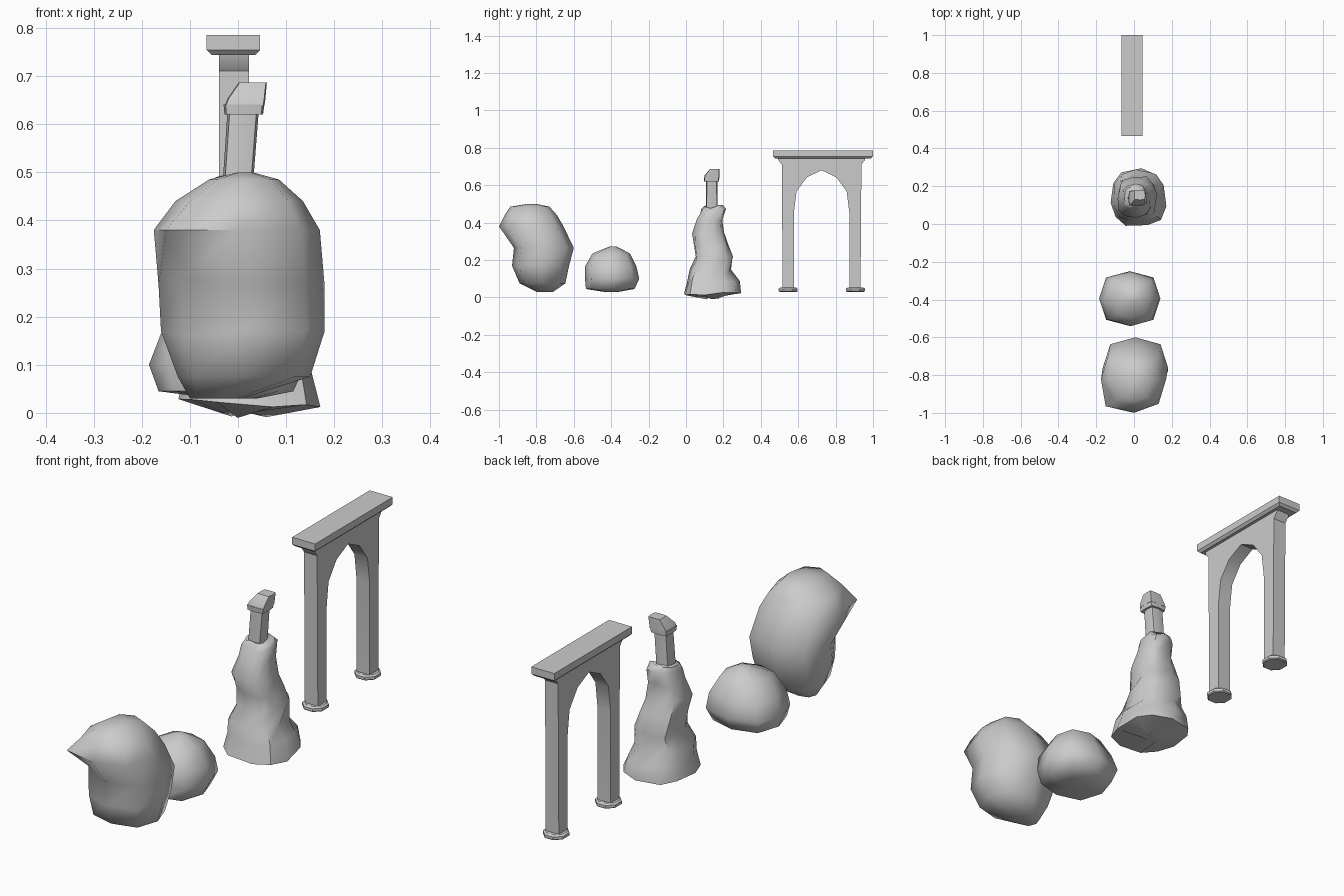
import bpy, bmesh, math, random

random.seed(4)


def finish(name, bm, angle):
    bmesh.ops.recalc_face_normals(bm, faces=bm.faces[:])
    me = bpy.data.meshes.new(name)
    bm.to_mesh(me)
    bm.free()
    ob = bpy.data.objects.new(name, me)
    bpy.context.collection.objects.link(ob)
    bpy.ops.object.select_all(action='DESELECT')
    ob.select_set(True)
    bpy.context.view_layer.objects.active = ob
    bpy.ops.object.shade_smooth_by_angle(angle=math.radians(angle))
    return ob


def loft(name, rings, n=8, power=0.75, jitter=0.0, twist=0.0, turn=0.0, tweaks={}, angle=60):
    """Stack rounded rings given as (z, x0, x1, y0, y1); tweaks move single points."""
    bm = bmesh.new()
    loops = []
    for i, (z, x0, x1, y0, y1) in enumerate(rings):
        loop = []
        for k in range(n):
            a = 2 * math.pi * k / n + turn + twist * i
            c, s = math.cos(a), math.sin(a)
            r = 1 + random.uniform(-jitter, jitter)
            px = math.copysign(abs(c) ** power, c) * r
            py = math.copysign(abs(s) ** power, s) * r
            dz = random.uniform(-jitter, jitter) * 0.15
            p = ((x0 + x1) / 2 + px * (x1 - x0) / 2, (y0 + y1) / 2 + py * (y1 - y0) / 2, z + dz)
            loop.append(bm.verts.new(tweaks.get((i, k), p)))
        loops.append(loop)
    for a, b in zip(loops, loops[1:]):
        for k in range(n):
            bm.faces.new((a[k], a[(k + 1) % n], b[(k + 1) % n], b[k]))
    bm.faces.new(loops[0])
    bm.faces.new(loops[-1])
    return finish(name, bm, angle)


def extrude_x(name, profile, x0, x1, angle=35, bevel=0.0):
    """Extrude a (y, z) outline along x."""
    bm = bmesh.new()
    f = bm.faces.new([bm.verts.new((x0, y, z)) for y, z in profile])
    ext = bmesh.ops.extrude_face_region(bm, geom=[f])['geom']
    bmesh.ops.translate(bm, vec=(x1 - x0, 0, 0), verts=[v for v in ext if isinstance(v, bmesh.types.BMVert)])
    return finish(name, bm, angle)


# Large boulder with an overhanging front left corner
loft("large_boulder", [
    (0.03, -0.10, 0.01, -0.80, -0.71),
    (0.075, -0.125, 0.15, -0.89, -0.645),
    (0.17, -0.16, 0.18, -0.93, -0.625),
    (0.265, -0.165, 0.18, -0.92, -0.60),
    (0.38, -0.175, 0.17, -0.99, -0.655),
    (0.44, -0.13, 0.135, -0.97, -0.69),
    (0.485, -0.06, 0.085, -0.94, -0.73),
    (0.50, 0.0, 0.03, -0.85, -0.80),
], tweaks={(4, 5): (-0.15, -0.965, 0.38), (4, 6): (0.0, -1.0, 0.38),
           (3, 5): (-0.12, -0.86, 0.28), (2, 5): (-0.11, -0.87, 0.16)})

# Small boulder
loft("small_boulder", [
    (0.03, -0.05, 0.04, -0.44, -0.36),
    (0.045, -0.165, 0.115, -0.535, -0.275),
    (0.10, -0.185, 0.14, -0.54, -0.25),
    (0.165, -0.16, 0.13, -0.54, -0.265),
    (0.235, -0.11, 0.085, -0.50, -0.30),
    (0.272, -0.03, 0.02, -0.41, -0.37),
])

# Craggy rock spire
loft("rock_spire", [
    (0.0, -0.02, 0.06, 0.11, 0.19),
    (0.02, -0.125, 0.17, -0.01, 0.285),
    (0.09, -0.11, 0.145, 0.0, 0.28),
    (0.14, -0.10, 0.115, 0.015, 0.24),
    (0.21, -0.08, 0.115, 0.05, 0.25),
    (0.28, -0.085, 0.095, 0.045, 0.23),
    (0.34, -0.085, 0.085, 0.035, 0.21),
    (0.41, -0.07, 0.07, 0.06, 0.195),
    (0.465, -0.06, 0.065, 0.08, 0.21),
    (0.485, -0.05, 0.055, 0.095, 0.195),
], n=11, power=0.75, jitter=0.07, twist=0.08, turn=0.3, angle=50)

# Leaning post, collar and slanted cap on the spire
loft("spire_post", [
    (0.46, -0.033, 0.03, 0.105, 0.17),
    (0.625, -0.022, 0.043, 0.108, 0.168),
], power=0.45, angle=40)
loft("post_collar", [
    (0.62, -0.028, 0.052, 0.097, 0.177),
    (0.641, -0.03, 0.055, 0.095, 0.178),
], power=0.3, angle=35)
loft("post_cap", [
    (0.638, -0.028, 0.055, 0.097, 0.178),
    (0.653, -0.022, 0.057, 0.10, 0.178),
    (0.687, 0.002, 0.06, 0.128, 0.178),
], power=0.2, angle=35)

# Arch: mirrored outline with two legs and a pointed opening
mid = 0.725
half = [(0.148, 0.04), (0.148, 0.455), (0.134, 0.567), (0.079, 0.642)]
outer = [(0.235, 0.755), (0.232, 0.735), (0.213, 0.71), (0.208, 0.04)]
right = outer + half
profile = [(mid + d, z) for d, z in right] + [(mid, 0.68)]
profile += [(mid - d, z) for d, z in reversed(right)]
extrude_x("arch_body", profile, -0.04, 0.023)

# Capping slab with a chamfered underside
loft("arch_slab", [
    (0.744, -0.055, 0.036, 0.475, 0.99),
    (0.754, -0.065, 0.046, 0.465, 1.0),
    (0.785, -0.065, 0.046, 0.465, 1.0),
], n=4, power=1.0, turn=math.pi / 4, angle=35).scale = (1, 1, 1)
slab = bpy.data.objects["arch_slab"]
cx, cy = -0.0095, 0.7325
for v in slab.data.vertices:
    v.co.x = cx + (v.co.x - cx) * math.sqrt(2)
    v.co.y = cy + (v.co.y - cy) * math.sqrt(2)

# Octagonal feet under both legs
for side, y in (("near", 0.546), ("far", 0.906)):
    loft("arch_foot_" + side, [
        (0.03, -0.056, 0.04, y - 0.05, y + 0.05),
        (0.034, -0.062, 0.045, y - 0.055, y + 0.055),
        (0.046, -0.062, 0.045, y - 0.055, y + 0.055),
        (0.052, -0.054, 0.037, y - 0.047, y + 0.047),
    ], power=1.0, turn=math.pi / 8, angle=35)
